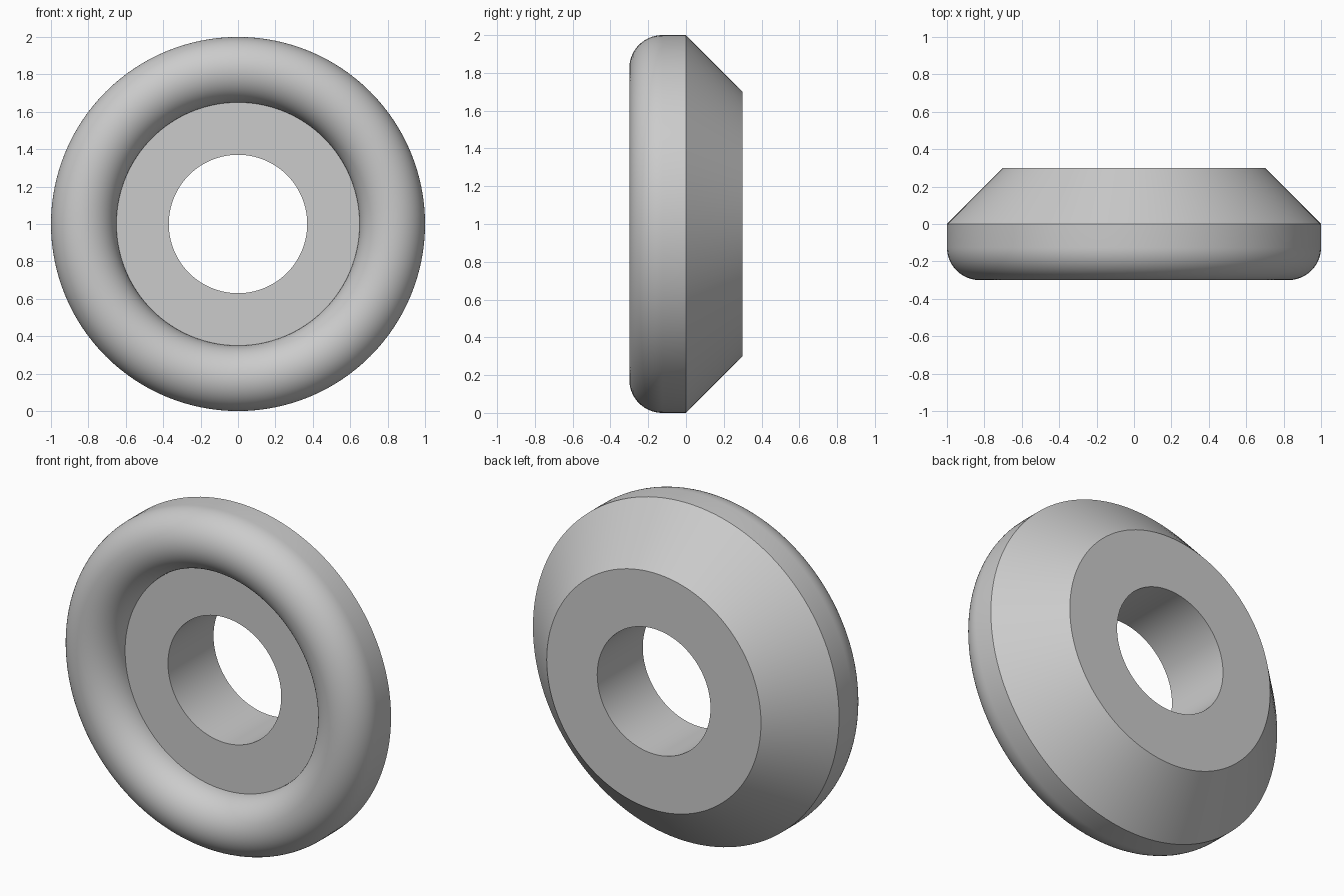
import bpy, bmesh, math
from mathutils import Matrix, Vector

cube = bpy.data.objects.get("Cube")
if cube:
    bpy.data.objects.remove(cube, do_unlink=True)

SEGMENTS = 128
BORE, BACK, RIM = 0.37, 0.70, 1.0     # radii
DEPTH = 0.30                          # half thickness
BEAD = 0.175                          # radius of the rounded front bead

grey = bpy.data.materials.new("plain_grey")
grey.use_nodes = True
colour = (0.6, 0.6, 0.6, 1)
grey.diffuse_color = colour
grey.node_tree.nodes["Principled BSDF"].inputs["Base Color"].default_value = colour

# Cross-section as (radius, y): bore, flat back, bevel, rim, rounded bead, recessed face
seat_y = BEAD - DEPTH
profile = [(BORE, seat_y), (BORE, DEPTH), (BACK, DEPTH), (RIM, 0)]
for i in range(33):
    a = math.pi * i / 32
    profile.append((RIM - BEAD + BEAD * math.cos(a), seat_y - BEAD * math.sin(a)))

# Revolve the closed section around the y axis
bm = bmesh.new()
verts = [bm.verts.new((r, y, 0)) for r, y in profile]
edges = [bm.edges.new((v, verts[(i + 1) % len(verts)])) for i, v in enumerate(verts)]
bmesh.ops.spin(bm, geom=verts + edges, cent=(0, 0, 0), axis=(0, 1, 0),
               angle=math.tau, steps=SEGMENTS, use_merge=True)
bmesh.ops.remove_doubles(bm, verts=bm.verts, dist=1e-5)
bmesh.ops.recalc_face_normals(bm, faces=bm.faces)
bmesh.ops.transform(bm, matrix=Matrix.Translation(Vector((0, 0, RIM))), verts=bm.verts)

mesh = bpy.data.meshes.new("beaded_ring")
bm.to_mesh(mesh)
bm.free()
mesh.materials.append(grey)
ring = bpy.data.objects.new("beaded_ring", mesh)
bpy.context.collection.objects.link(ring)

# Smooth curved surfaces, crisp edges
bpy.ops.object.select_all(action='DESELECT')
ring.select_set(True)
bpy.context.view_layer.objects.active = ring
bpy.ops.object.shade_smooth_by_angle(angle=math.radians(30))
